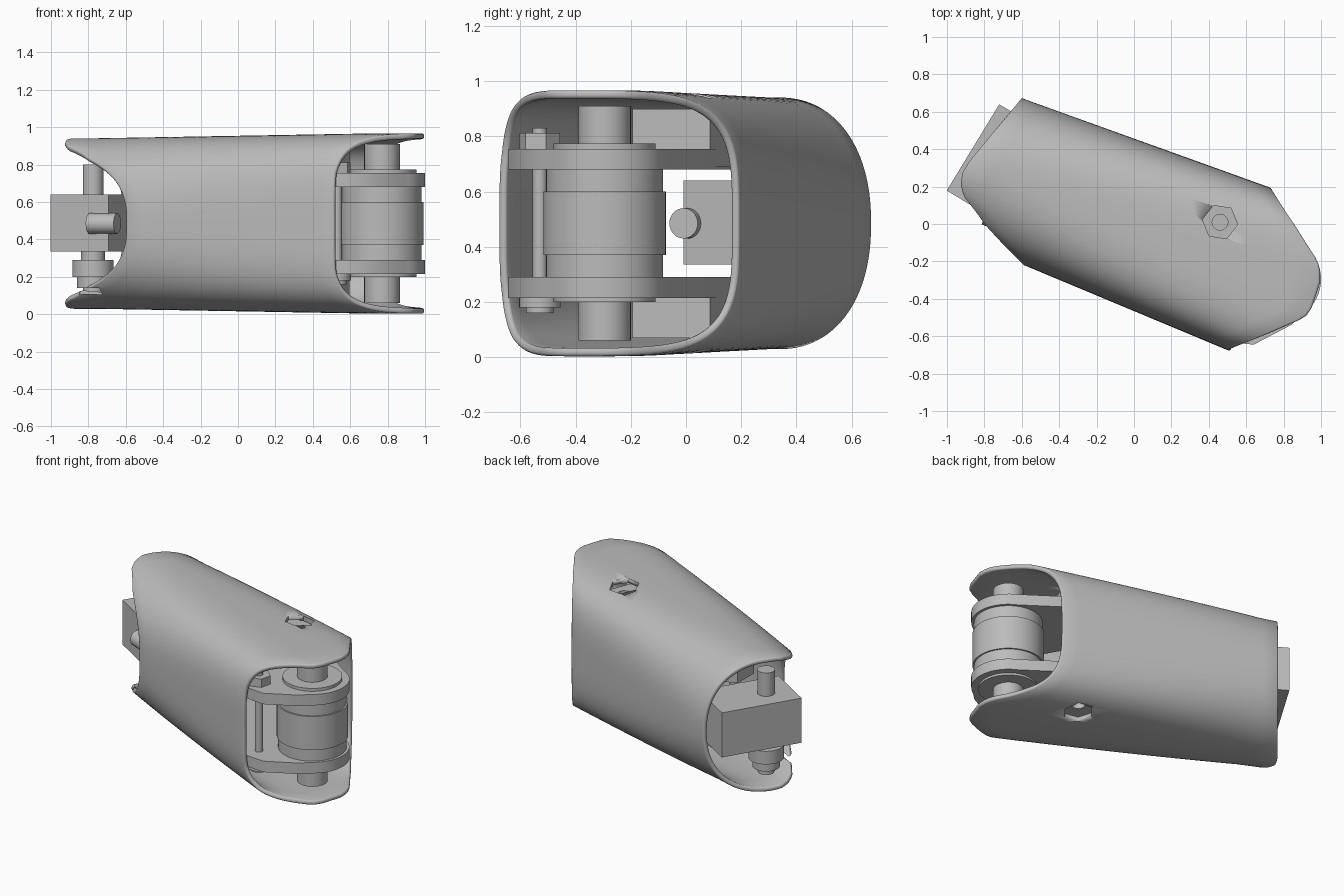
import bpy, bmesh, math
from mathutils import Vector

old = bpy.data.objects.get("Cube")
if old:
    bpy.data.objects.remove(old)

mat = bpy.data.materials.new("plain grey")
mat.use_nodes = True
GREY = (0.5, 0.5, 0.5, 1)
mat.diffuse_color = GREY
mat.node_tree.nodes["Principled BSDF"].inputs["Base Color"].default_value = GREY

AXIS = Vector((0.932, -0.362, 0))     # tube direction in plan
SIDE = Vector((0.362, 0.932, 0))
TURN = math.atan2(AXIS.y, AXIS.x)


def finish(name, bm, smooth=True):
    bmesh.ops.recalc_face_normals(bm, faces=bm.faces)
    me = bpy.data.meshes.new(name)
    bm.to_mesh(me)
    bm.free()
    ob = bpy.data.objects.new(name, me)
    bpy.context.collection.objects.link(ob)
    me.materials.append(mat)
    if smooth:
        bpy.ops.object.select_all(action='DESELECT')
        ob.select_set(True)
        bpy.context.view_layer.objects.active = ob
        bpy.ops.object.shade_smooth_by_angle(angle=math.radians(35))
    return ob


def prism(name, pts, z0, z1, smooth=True):
    bm = bmesh.new()
    face = bm.faces.new([bm.verts.new((x, y, z0)) for x, y in pts])
    up = bmesh.ops.extrude_face_region(bm, geom=[face])["geom"]
    bmesh.ops.translate(bm, vec=(0, 0, z1 - z0),
                        verts=[v for v in up if isinstance(v, bmesh.types.BMVert)])
    return finish(name, bm, smooth)


def ring(c, r, sides, start=0.0, end=math.tau, closed=True):
    n = sides if closed else sides - 1
    return [(c[0] + r * math.cos(start + (end - start) * i / n),
             c[1] + r * math.sin(start + (end - start) * i / n)) for i in range(sides)]


def cyl(name, c, r, z0, z1, sides=48, turn=0.0):
    return prism(name, ring(c, r, sides, turn, turn + math.tau), z0, z1)


def box(name, c, size, z0, z1, turn):
    a = Vector((math.cos(turn), math.sin(turn))) * size[0] / 2
    b = Vector((-math.sin(turn), math.cos(turn))) * size[1] / 2
    c = Vector(c)
    return prism(name, [c + i * a + j * b for i, j in ((-1, -1), (1, -1), (1, 1), (-1, 1))],
                 z0, z1, False)


def cut(ob, *cutters):
    for c in cutters:
        m = ob.modifiers.new("cut", 'BOOLEAN')
        m.object, m.solver = c, 'EXACT'
        c.hide_render = True
        c.hide_viewport = True


def interp(table, v):
    for (v0, u0), (v1, u1) in zip(table, table[1:]):
        if v <= v1:
            t = max(0, (v - v0) / (v1 - v0))
            return u0 + (u1 - u0) * t
    return table[-1][1]


# Plan outlines of the two scooped tube ends: (sideways, along)
FAR_END = [(-.41, -.48), (-.29, -.746), (-.193, -.905), (-.14, -.94), (-.08, -.955),
           (.0, -.94), (.17, -.885), (.417, -.805)]
PIVOT_END = [(-.44, .725), (-.29, .88), (-.133, 1.035), (-.06, 1.05), (.03, 1.05),
             (.101, 1.033), (.17, .99), (.24, .894), (.46, .604)]


def section(ang, u):
    # elliptical at the far end, rounded square at the pivot end
    t = min(1, max(0, (u + .8) / 1.6))
    n, a, h = 2.2 + 1.8 * t, .41 + .04 * t, .456 + .026 * t
    c, s = math.cos(ang), math.sin(ang)
    return (a * math.copysign(abs(c) ** (2 / n), c),
            .485 + h * math.copysign(abs(s) ** (2 / n), s))


# Outer shell
bm = bmesh.new()
SEG, ROWS = 128, 14
grid = []
for i in range(SEG):
    ang = math.tau * (i + .5) / SEG
    lo = interp(FAR_END, section(ang, -.8)[0])
    hi = interp(PIVOT_END, section(ang, .8)[0])
    col = []
    for j in range(ROWS + 1):
        u = lo + (hi - lo) * j / ROWS
        v, z = section(ang, u)
        p = AXIS * u + SIDE * v
        col.append(bm.verts.new((p.x, p.y, z)))
    grid.append(col)
for i in range(SEG):
    a, b = grid[i], grid[(i + 1) % SEG]
    for j in range(ROWS):
        bm.faces.new((a[j], b[j], b[j + 1], a[j + 1]))
shell = finish("outer_shell", bm)
wall = shell.modifiers.new("wall", 'SOLIDIFY')
wall.thickness, wall.offset = .03, -1
wall.use_even_offset = True
round_rim = shell.modifiers.new("rim", 'BEVEL')
round_rim.width, round_rim.segments = .01, 2
round_rim.angle_limit = math.radians(60)

# Hex sockets in both walls and a small slot in the lower lip
SOCKET = (.46, .01)
hexes = [cyl("hex_cutter", SOCKET, .095, z, z + .2, 6, -.15) for z in (-.1, .87)]
slot = box("slot_cutter", (-.8, -.0), (.14, .12), .105, .14, TURN)
cut(shell, *hexes, slot)

# Drilled guide blocks under the sockets
for name, z0, z1 in (("lower", .07, .29), ("upper", .69, .9)):
    block = box(name + "_guide_block", (.43, -.01), (.24, .3), z0, z1, TURN)
    cut(block, cyl("bore_cutter", SOCKET, .042, z0 - .1, z1 + .1, 32))

# Pivot roller: shaft, collars, drum
PIVOT = (.77, -.295)
for name, r, z0, z1 in (("pivot_shaft", .095, .06, .91), ("pivot_collar", .185, .2, .775),
                        ("pivot_drum", .212, .285, .685), ("pivot_drum_band", .222, .37, .6)):
    cyl(name, PIVOT, r, z0, z1, 64)

# Paired link arms carrying the pivot
arm = [(.41, -.55), (.49, -.63), (.64, -.645), (.84, -.54)]
arm += ring(PIVOT, .23, 20, math.radians(-58), math.radians(65), False)
arm += [(.6, .1), (.2, .16), (-.45, .35), (-.6, .3), (-.6, .12), (-.4, .02), (.3, -.36)]
for name, z0, z1 in (("lower", .215, .29), ("upper", .68, .755)):
    prism(name + "_link_arm", arm, z0, z1)

# Tie bolts through the arms
for name, c in (("front", (.53, -.53)), ("rear", (-.5, .2))):
    cyl(name + "_tie_rod", c, .026, .19, .83, 24)
    cyl(name + "_tie_nut", c, .075, .755, .812, 6, .3)
    cyl(name + "_tie_washer", c, .075, .18, .215, 32)
    cyl(name + "_tie_head", c, .05, .16, .18, 32)

# Block at the far end with its upright pin and washers
BLOCK_TURN = math.atan2(.46, .28)
box("end_block", (-.707, .316), (.54, .36), .335, .64, BLOCK_TURN)
PIN = (-.775, .24)
for name, r, z0, z1 in (("end_pin", .055, .11, .8), ("end_pin_spacer", .065, .29, .335),
                        ("end_pin_flange", .11, .2, .29), ("end_pin_head", .085, .14, .2),
                        ("end_pin_tip", .05, .1, .14)):
    cyl(name, PIN, r, z0, z1)

# Sideways stub pin on the front of the block
bm = bmesh.new()
bmesh.ops.create_cone(bm, cap_ends=True, segments=32, radius1=.055, radius2=.055, depth=.16)
stub = finish("side_stub_pin", bm)
stub.rotation_euler = (0, math.radians(90), TURN)
stub.location = (-.72, .02, .485)
